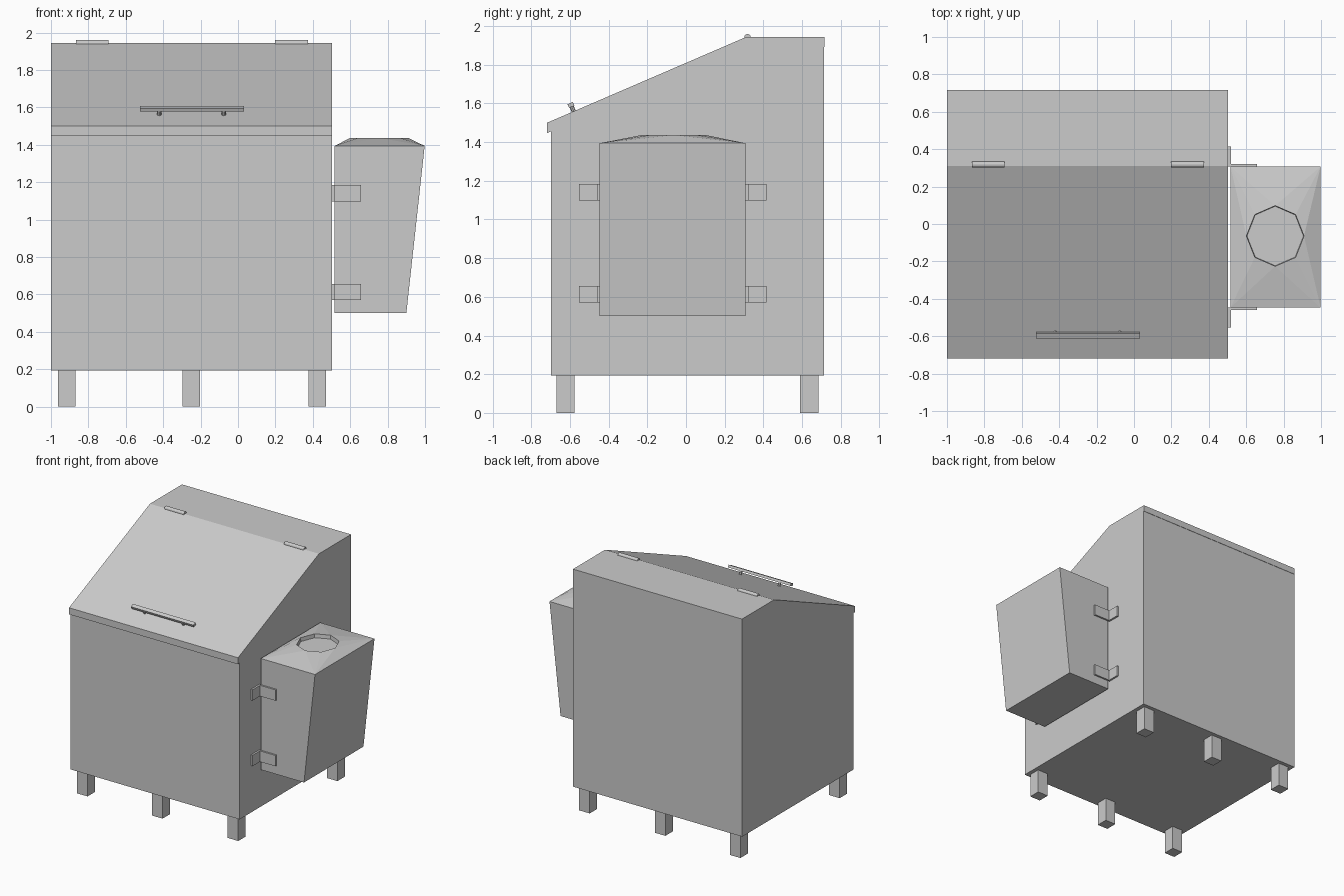
import bpy, bmesh, math
from mathutils import Matrix, Vector

if "Cube" in bpy.data.objects:
    bpy.data.objects.remove(bpy.data.objects["Cube"])


def finish(bm, name):
    bmesh.ops.recalc_face_normals(bm, faces=bm.faces)
    me = bpy.data.meshes.new(name)
    bm.to_mesh(me)
    bm.free()
    ob = bpy.data.objects.new(name, me)
    bpy.context.collection.objects.link(ob)
    return ob


def prism(name, profile, x0, x1):
    """Extrude a (y, z) profile along x."""
    bm = bmesh.new()
    f = bm.faces.new([bm.verts.new((x0, y, z)) for y, z in profile])
    ext = bmesh.ops.extrude_face_region(bm, geom=[f])
    verts = [v for v in ext["geom"] if isinstance(v, bmesh.types.BMVert)]
    bmesh.ops.translate(bm, verts=verts, vec=(x1 - x0, 0, 0))
    return finish(bm, name)


def box(name, x0, x1, y0, y1, z0, z1):
    return prism(name, [(y0, z0), (y1, z0), (y1, z1), (y0, z1)], x0, x1)


def rod(name, a, b, r, sides):
    a, b = Vector(a), Vector(b)
    bm = bmesh.new()
    rot = (b - a).to_track_quat('Z', 'Y').to_matrix().to_4x4()
    bmesh.ops.create_cone(bm, cap_ends=True, segments=sides, radius1=r, radius2=r,
                          depth=(b - a).length, matrix=Matrix.Translation((a + b) / 2) @ rot)
    return finish(bm, name)


# Main cabinet, rear cover and sloping lid with front lip
X0, X1 = -1.0, 0.503
prism("cabinet_body", [(-0.698, 0.193), (-0.698, 1.455), (0.31, 1.892),
                       (0.714, 1.892), (0.714, 0.193)], X0, X1)
box("rear_cover", X0, X1, 0.31, 0.717, 1.892, 1.943)
prism("sloping_lid", [(-0.718, 1.50), (0.31, 1.943), (0.31, 1.892),
                      (-0.698, 1.455), (-0.718, 1.447)], X0, X1)

# Six legs
for x in (-0.916, -0.249, 0.424):
    for y in (-0.623, 0.637):
        box("leg", x - 0.047, x + 0.047, y - 0.047, y + 0.047, 0, 0.193)

# Hinges
for x in (-0.866, 0.199):
    rod("hinge", (x, 0.318, 1.942), (x + 0.174, 0.318, 1.942), 0.017, 12)

# Lid handle: bar and two posts standing square to the slope
slope = math.atan2(0.443, 1.028)
along = Vector((math.cos(slope), math.sin(slope)))
up = Vector((-math.sin(slope), math.cos(slope)))
foot = Vector((-0.580, 1.558))
mid = foot + up * 0.037
prism("handle_bar", [tuple(mid + along * s * 0.015 + up * t * 0.010)
                     for s, t in ((-1, -1), (1, -1), (1, 1), (-1, 1))], -0.525, 0.031)
for x in (-0.421, -0.076):
    rod("handle_post", (x, *(foot - up * 0.005)), (x, *mid), 0.011, 8)

# Side bin: tapered box with a low faceted roof and an octagonal recess
Y0, Y1 = -0.447, 0.308
bm = bmesh.new()
for x, z in ((0.90, 0.50), (0.998, 1.394)):
    for y in (Y0, Y1):
        bm.verts.new((0.516, y, z))
        bm.verts.new((x, y, z))
for i in range(8):
    a = math.pi / 4 * i
    bm.verts.new((0.755 + 0.154 * math.cos(a), -0.064 + 0.162 * math.sin(a), 1.437))
bmesh.ops.convex_hull(bm, input=list(bm.verts))
bmesh.ops.dissolve_limit(bm, angle_limit=0.01, verts=list(bm.verts), edges=list(bm.edges))
bm.normal_update()
top = max(bm.faces, key=lambda f: f.calc_center_median().z)
bmesh.ops.inset_region(bm, faces=[top], thickness=0.003, depth=-0.03)
finish(bm, "side_bin")

# Angle brackets holding the bin to the cabinet
for z in (0.57, 1.097):
    for edge, s in ((Y0, -1), (Y1, 1)):
        out, tip = edge + s * 0.014, edge + s * 0.107
        prof = [(0.503, edge), (0.657, edge), (0.657, out),
                (0.518, out), (0.518, tip), (0.503, tip)]
        bm = bmesh.new()
        f = bm.faces.new([bm.verts.new((x, y, z)) for x, y in prof])
        ext = bmesh.ops.extrude_face_region(bm, geom=[f])
        bmesh.ops.translate(bm, vec=(0, 0, 0.087),
                            verts=[v for v in ext["geom"] if isinstance(v, bmesh.types.BMVert)])
        finish(bm, "bin_bracket")
